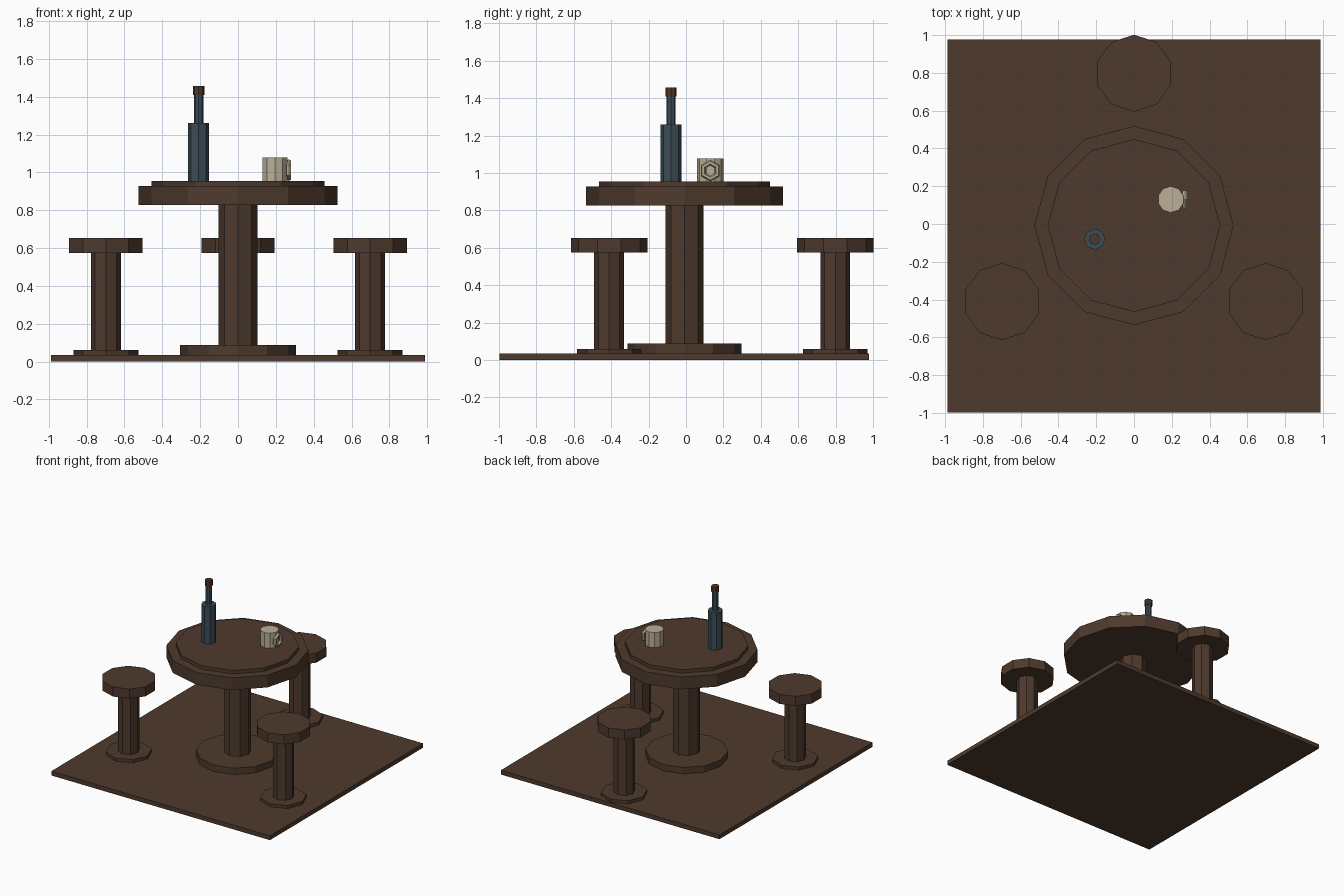
import bpy, math

if "Cube" in bpy.data.objects:
    bpy.data.objects.remove(bpy.data.objects["Cube"])


def material(name, rgb):
    m = bpy.data.materials.new(name)
    m.diffuse_color = (*rgb, 1)
    m.use_nodes = True
    m.node_tree.nodes["Principled BSDF"].inputs["Base Color"].default_value = m.diffuse_color
    return m


WOOD = material("dark_wood", (0.076, 0.042, 0.026))
GLASS = material("blue_grey_glass", (0.043, 0.075, 0.095))
CORK = material("brown_cork", (0.085, 0.039, 0.020))
CLAY = material("cream_clay", (0.50, 0.43, 0.31))


def finish(name, mat):
    ob = bpy.context.object
    ob.name = name
    ob.data.materials.append(mat)
    return ob


def prism(name, sides, radius, x, y, z0, z1, mat):
    """Upright flat-faced cylinder with one corner towards +y."""
    bpy.ops.mesh.primitive_cylinder_add(
        vertices=sides, radius=radius, depth=z1 - z0,
        location=(x, y, (z0 + z1) / 2))
    return finish(name, mat)


# Floor slab
CY = -0.008
FLOOR = 0.035
bpy.ops.mesh.primitive_cube_add(size=1, location=(0, -0.01, FLOOR / 2))
floor = finish("floor", WOOD)
floor.scale = (1.974, 1.976, FLOOR)

# Round table
prism("table_base", 12, 0.306, 0, CY, FLOOR, 0.087, WOOD)
prism("table_column", 8, 0.102, 0, CY, 0.087, 0.827, WOOD)
prism("table_top", 12, 0.527, 0, CY, 0.827, 0.927, WOOD)
prism("table_inset", 12, 0.457, 0, CY, 0.927, 0.955, WOOD)

# Three stools evenly spaced around the table
for i in range(3):
    a = math.radians(90 + 120 * i)
    x, y = 0.806 * math.cos(a), CY + 0.806 * math.sin(a)
    prism(f"stool_base_{i + 1}", 8, 0.172, x, y, FLOOR, 0.06, WOOD)
    prism(f"stool_post_{i + 1}", 8, 0.08, x, y, 0.06, 0.575, WOOD)
    prism(f"stool_seat_{i + 1}", 10, 0.204, x, y, 0.575, 0.653, WOOD)

# Bottle
BX, BY = -0.208, -0.08
prism("bottle_body", 8, 0.056, BX, BY, 0.955, 1.26, GLASS)
prism("bottle_neck", 8, 0.025, BX, BY, 1.26, 1.41, GLASS)
prism("bottle_cork", 8, 0.03, BX, BY, 1.41, 1.457, CORK)

# Mug with a ring handle on its right side
MX, MY = 0.195, 0.13
prism("mug_body", 10, 0.07, MX, MY, 0.955, 1.078, CLAY)
bpy.ops.mesh.primitive_torus_add(
    major_segments=6, minor_segments=6, major_radius=0.043, minor_radius=0.014,
    location=(MX + 0.074, MY, 1.012), rotation=(0, math.pi / 2, 0))
finish("mug_handle", CLAY)
